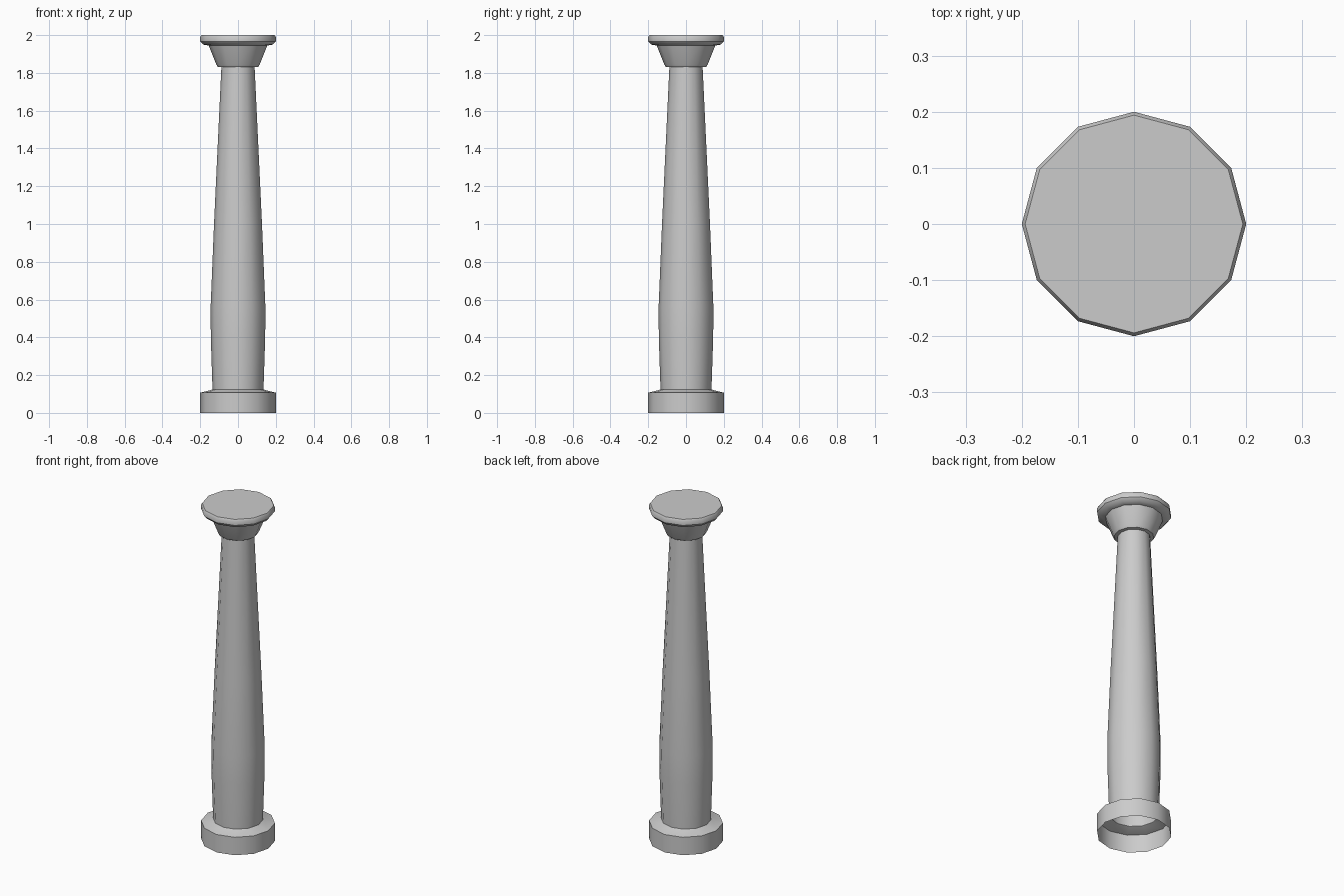
import bpy, bmesh, math

if "Cube" in bpy.data.objects:
    bpy.data.objects.remove(bpy.data.objects["Cube"])

SIDES = 12


def lathe(name, profile, cap_top=False):
    """Revolve (radius, z) points around the z axis as a 12-sided shell."""
    bm = bmesh.new()
    rings = [[bm.verts.new((r * math.cos(2 * math.pi * i / SIDES),
                            r * math.sin(2 * math.pi * i / SIDES), z))
              for i in range(SIDES)] for r, z in profile]
    for low, high in zip(rings, rings[1:]):
        for i in range(SIDES):
            j = (i + 1) % SIDES
            bm.faces.new((low[i], low[j], high[j], high[i]))
    if cap_top:
        bm.faces.new(rings[-1])
    mesh = bpy.data.meshes.new(name)
    bm.to_mesh(mesh)
    bm.free()
    obj = bpy.data.objects.new(name, mesh)
    bpy.context.collection.objects.link(obj)
    bpy.ops.object.select_all(action='DESELECT')
    obj.select_set(True)
    bpy.context.view_layer.objects.active = obj
    bpy.ops.object.shade_smooth_by_angle(angle=math.radians(40))
    return obj


# Base ring, hollow and open underneath, with a slightly sloped top
lathe("base", [(0.2, 0), (0.2, 0.107), (0.14, 0.122), (0.135, 0.125)])

# Hollow shaft, swelling near the bottom and tapering upwards
lathe("shaft", [(0.135, 0.125), (0.144, 0.40), (0.145, 0.56),
                (0.127, 1.0), (0.088, 1.83)])

# Flared capital with a rounded slab on top
lathe("capital", [(0.088, 1.83), (0.107, 1.832), (0.115, 1.845),
                  (0.155, 1.945), (0.185, 1.95), (0.2, 1.967),
                  (0.2, 1.99), (0.194, 2.0)], cap_top=True)
